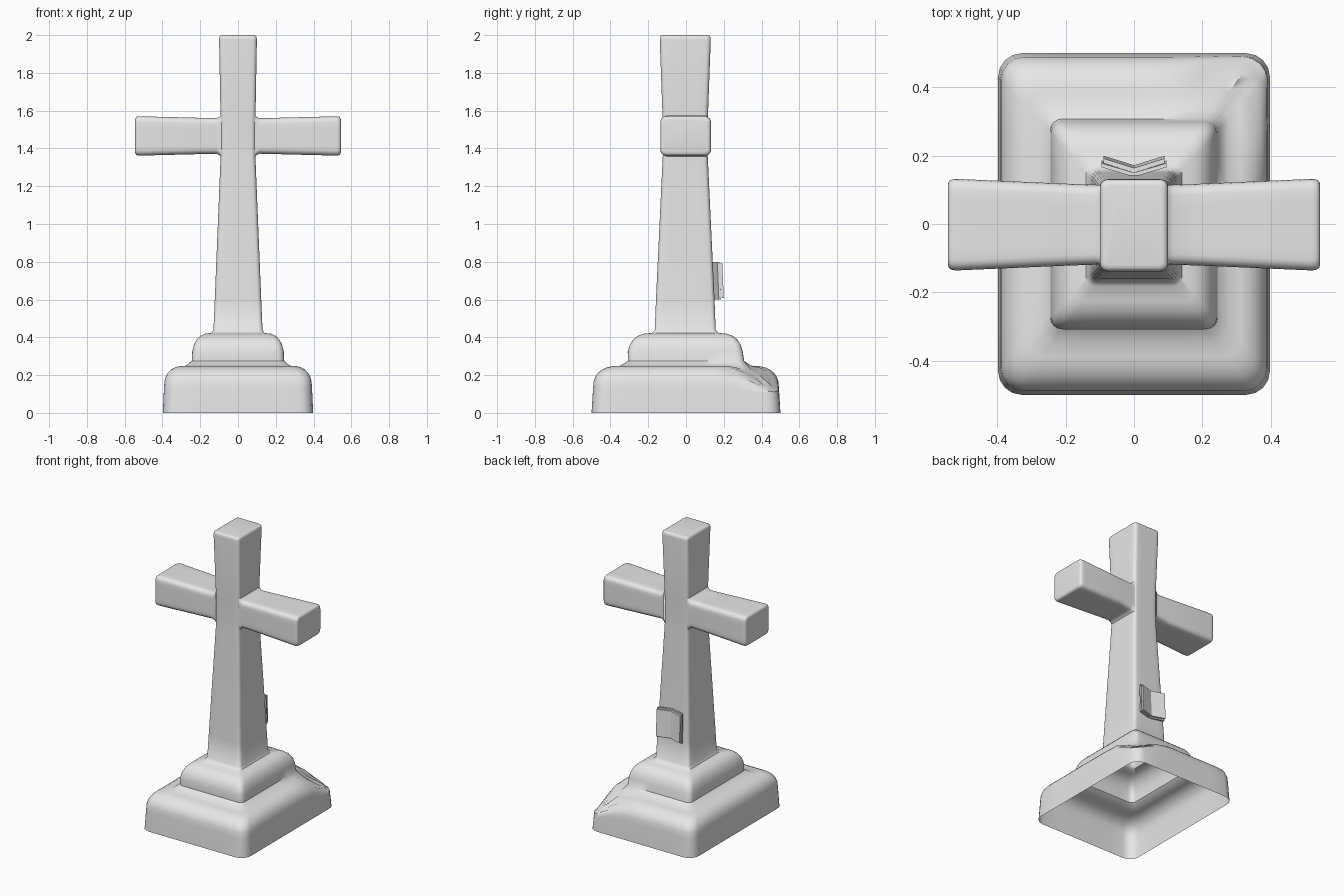
import bpy, bmesh, math, random
from mathutils import Vector

if "Cube" in bpy.data.objects:
    bpy.data.objects.remove(bpy.data.objects["Cube"])

random.seed(3)
stone = bpy.data.materials.new("grey stone")
stone.diffuse_color = (0.8, 0.8, 0.8, 1)
stone.use_nodes = True
stone.node_tree.nodes["Principled BSDF"].inputs["Base Color"].default_value = stone.diffuse_color


def rounded_rect(a, b, r, corner=4, side=6):
    """Rounded rectangle of half sizes a and b with subdivided sides."""
    pts = []
    signs = [(1, 1), (-1, 1), (-1, -1), (1, -1)]
    for k, (sa, sb) in enumerate(signs):
        for i in range(corner + 1):
            t = math.pi / 2 * (k + i / corner)
            pts.append(Vector((sa * (a - r) + r * math.cos(t), sb * (b - r) + r * math.sin(t))))
        na, nb = signs[(k + 1) % 4]
        end = Vector((na * (a - r) + r * math.cos(t), nb * (b - r) + r * math.sin(t)))
        start = pts[-1]
        pts += [start.lerp(end, j / side) for j in range(1, side)]
    return pts


def shoulder(start, end, steps=6, power=0.8):
    """Quarter-round run of sections (height, half width, half depth, radius)."""
    rows = []
    for i in range(steps + 1):
        t = math.pi / 2 * i / steps
        out, up = max(0, math.cos(t)) ** power, math.sin(t) ** power
        rows.append([start[0] + (end[0] - start[0]) * up]
                    + [e + (s - e) * out for s, e in zip(start[1:], end[1:])])
    return rows


def loft(bm, rings):
    """Skin a list of point rings and cap the last one."""
    vs = [[bm.verts.new(p) for p in ring] for ring in rings]
    for a, b in zip(vs, vs[1:]):
        for i in range(len(a)):
            j = (i + 1) % len(a)
            bm.faces.new((a[i], a[j], b[j], b[i]))
    bm.faces.new(vs[-1])


def finish(bm, name, angle=45):
    bmesh.ops.recalc_face_normals(bm, faces=bm.faces)
    me = bpy.data.meshes.new(name)
    bm.to_mesh(me)
    bm.free()
    me.materials.append(stone)
    ob = bpy.data.objects.new(name, me)
    bpy.context.collection.objects.link(ob)
    bpy.ops.object.select_all(action='DESELECT')
    ob.select_set(True)
    bpy.context.view_layer.objects.active = ob
    bpy.ops.object.shade_smooth_by_angle(angle=math.radians(angle))


# Hollow plinth, step and tapering upright
rows = [(0, .398, .5, .07)]
rows += shoulder((.13, .392, .492, .07), (.25, .275, .345, .04), 7)
rows += shoulder((.275, .245, .308, .035), (.423, .14, .178, .025))
rows += [(.44, .13, .161, .022), (.6, .123, .155, .022), (1.36, .092, .119, .022)]
rows += [(1.39, .092, .119, .022), (1.54, .092, .119, .022)]
rows += shoulder((1.975, .1, .135, .022), (2, .082, .116, .012), 4)
bm = bmesh.new()
loft(bm, [[(p.x, p.y - (.004 if z > .3 else 0), z) for p in rounded_rect(w, d, r)]
          for z, w, d, r in rows])
# openings where the arms grow out
bm.normal_update()
holes = [f for f in bm.faces if abs(f.normal.x) > 0.95
         and 1.39 < f.calc_center_median().z < 1.54]
bmesh.ops.delete(bm, geom=holes, context='FACES')
# broken back right corner of the plinth
for v in bm.verts:
    if 0.1 < v.co.z < 0.254:
        f = max(0.0, 1 - math.hypot(v.co.x - 0.36, v.co.y - 0.46) / 0.24)
        f = f * f * (3 - 2 * f)
        v.co.z -= (0.10 + random.uniform(-.015, .015)) * f * (v.co.z - 0.08) / 0.16
finish(bm, "plinth_and_upright")

# Arms: flared root, slight widening, rounded end
arm = [(.088, .117, .113, .02), (.097, .116, .102, .025), (.115, .117, .094, .03),
       (.2, .12, .096, .03)]
arm += shoulder((.52, .134, .104, .03), (.545, .114, .085, .02), 4)
for s, name in ((1, "right_arm"), (-1, "left_arm")):
    bm = bmesh.new()
    loft(bm, [[(s * x, p.x - .002, p.y + 1.466) for p in rounded_rect(d, h, r)]
              for x, d, h, r in arm])
    finish(bm, name)


def open_book(name, half, y, thick, z0, z1):
    """V-shaped slab on the back, leaning with the upright."""
    bm = bmesh.new()
    xs = [half * i / 4 for i in range(-4, 5)]
    fold = [(x, y + .028 * (abs(x) / half)) for x in xs]
    outline = fold + [(x, v + thick) for x, v in reversed(fold)]
    lo = [bm.verts.new((a, b + .008, z0)) for a, b in outline]
    hi = [bm.verts.new((a, b, z1)) for a, b in outline]
    n = len(outline)
    for i in range(n):
        j = (i + 1) % n
        bm.faces.new((lo[i], lo[j], hi[j], hi[i]))
    bm.faces.new(lo[::-1])
    bm.faces.new(hi)
    finish(bm, name, 20)


# Open book on the back: cover, then two pages sloping to the spine
open_book("book_cover", .095, .138, .012, .60, .80)
open_book("book_pages", .09, .150, .014, .608, .792)
